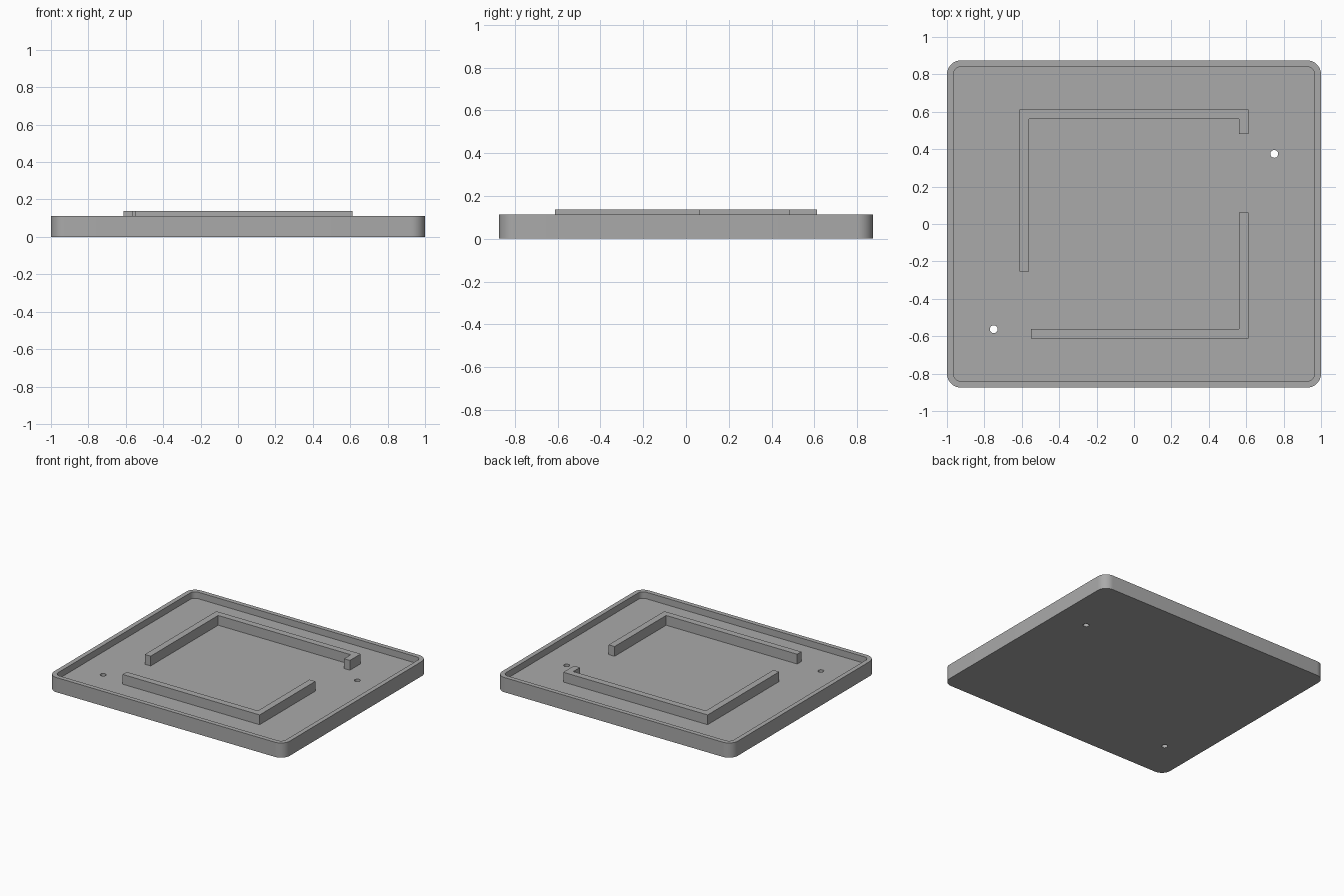
import bpy
import bmesh
from math import cos, sin, pi

cube = bpy.data.objects.get("Cube")
if cube:
    bpy.data.objects.remove(cube, do_unlink=True)

HALF_X, HALF_Y = 1.0, 0.875
RIM_Z, FLOOR_Z, RIB_Z = 0.1125, 0.0625, 0.1375
WALL, RADIUS = 0.035, 0.075
RIB_OUT, RIB_IN = 0.6125, 0.5625
HOLES = [(0.75, 0.375), (-0.75, -0.5625)]
HOLE_RADIUS = 0.021

grey = bpy.data.materials.new("plain_grey")
grey.use_nodes = True
colour = (0.4, 0.4, 0.4, 1)
grey.diffuse_color = colour
grey.node_tree.nodes["Principled BSDF"].inputs["Base Color"].default_value = colour


def finish(bm, name):
    """Turn a bmesh into a shaded, coloured object."""
    bmesh.ops.recalc_face_normals(bm, faces=bm.faces)
    mesh = bpy.data.meshes.new(name)
    bm.to_mesh(mesh)
    bm.free()
    mesh.materials.append(grey)
    obj = bpy.data.objects.new(name, mesh)
    bpy.context.collection.objects.link(obj)
    bpy.ops.object.select_all(action='DESELECT')
    obj.select_set(True)
    bpy.context.view_layer.objects.active = obj
    bpy.ops.object.shade_smooth_by_angle()
    return obj


def rounded_rect(inset, steps=10):
    """Outline of the tray, moved inwards by inset."""
    r = RADIUS - inset
    points = []
    for quarter, (sx, sy) in enumerate([(1, 1), (-1, 1), (-1, -1), (1, -1)]):
        for i in range(steps + 1):
            a = (quarter + i / steps) * pi / 2
            points.append((sx * (HALF_X - RADIUS) + r * cos(a),
                           sy * (HALF_Y - RADIUS) + r * sin(a)))
    return points


def circle(x, y, steps=24):
    return [(x + HOLE_RADIUS * cos(2 * pi * i / steps),
             y + HOLE_RADIUS * sin(2 * pi * i / steps)) for i in range(steps)]


def ring(bm, points, z):
    return [bm.verts.new((x, y, z)) for x, y in points]


def skin(bm, a, b):
    """Join two matching rings with quads."""
    for i in range(len(a)):
        j = (i + 1) % len(a)
        bm.faces.new((a[i], a[j], b[j], b[i]))


def fill(bm, rings):
    """Flat face bounded by the first ring, with the others as openings."""
    edges = [bm.edges.get((r[i - 1], r[i])) for r in rings for i in range(len(r))]
    bmesh.ops.triangle_fill(bm, edges=edges, use_beauty=True, use_dissolve=False)


# Shallow tray with a raised rim and two drilled holes
bm = bmesh.new()
outer_low = ring(bm, rounded_rect(0), 0)
outer_high = ring(bm, rounded_rect(0), RIM_Z)
inner_high = ring(bm, rounded_rect(WALL), RIM_Z)
inner_low = ring(bm, rounded_rect(WALL), FLOOR_Z)
skin(bm, outer_low, outer_high)
skin(bm, outer_high, inner_high)
skin(bm, inner_high, inner_low)
holes_low = [ring(bm, circle(*h), 0) for h in HOLES]
holes_high = [ring(bm, circle(*h), FLOOR_Z) for h in HOLES]
for low, high in zip(holes_low, holes_high):
    skin(bm, low, high)
fill(bm, [outer_low] + holes_low)
fill(bm, [inner_low] + holes_high)
finish(bm, "tray")


def rib(name, points):
    """Upright locating rib from a plan outline."""
    bm = bmesh.new()
    low, high = ring(bm, points, FLOOR_Z), ring(bm, points, RIB_Z)
    skin(bm, low, high)
    bm.faces.new(low)
    bm.faces.new(high)
    finish(bm, name)


# Back rib: long left arm and a short hook on the right
O, I = RIB_OUT, RIB_IN
rib("back_rib", [(-O, -0.255), (-I, -0.255), (-I, I), (I, I),
                 (I, 0.482), (O, 0.482), (O, O), (-O, O)])

# Front rib: L-shape along the front and up one side
rib("front_rib", [(-0.55, -O), (O, -O), (O, 0.062), (I, 0.062),
                  (I, -I), (-0.55, -I)])
